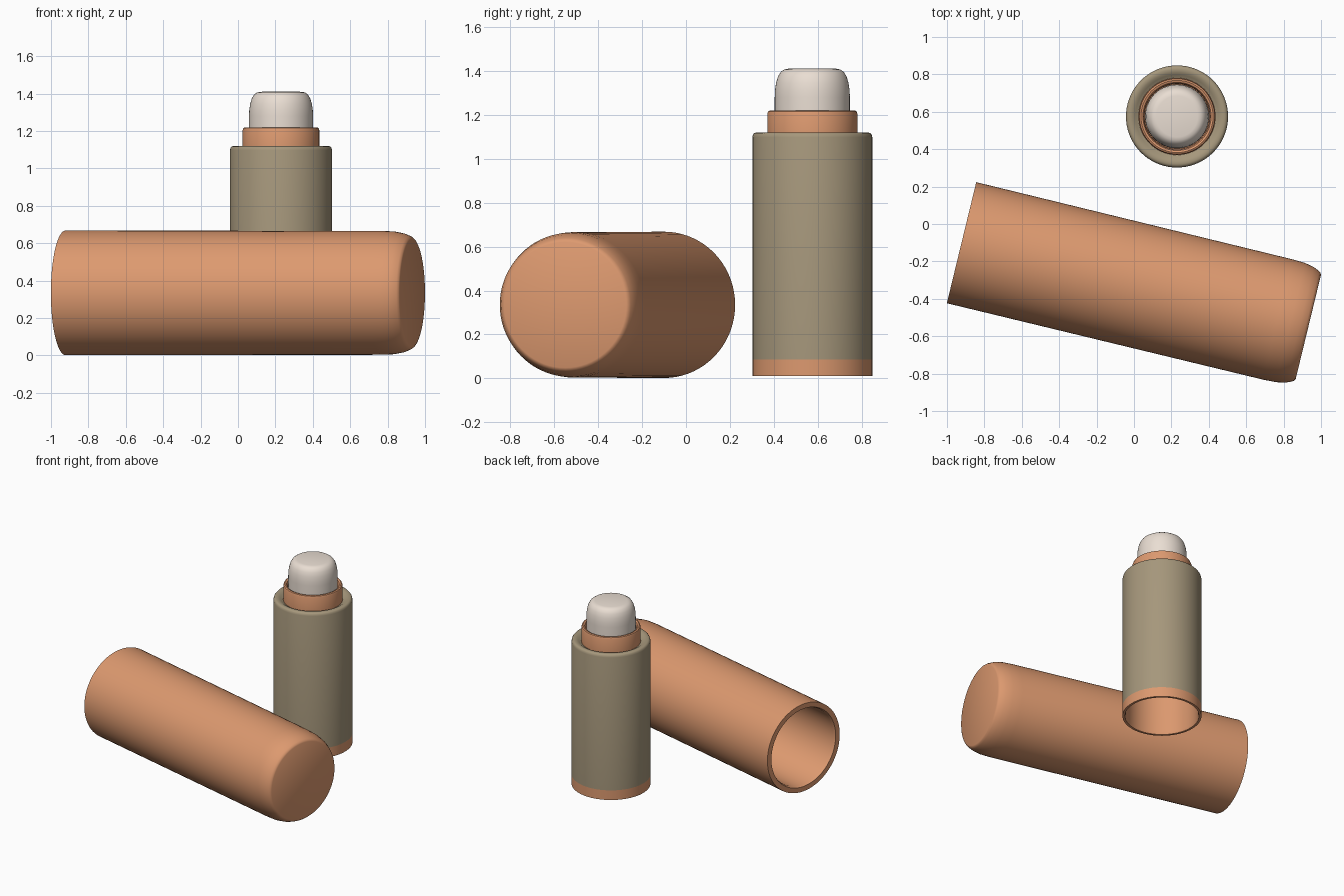
import bpy, bmesh, math
from mathutils import Matrix, Vector

if "Cube" in bpy.data.objects:
    bpy.data.objects.remove(bpy.data.objects["Cube"])


def material(name, rgb):
    m = bpy.data.materials.new(name)
    m.diffuse_color = (*rgb, 1)
    m.use_nodes = True
    m.node_tree.nodes["Principled BSDF"].inputs["Base Color"].default_value = m.diffuse_color
    return m


orange = material("orange plastic", (0.72, 0.32, 0.16))
khaki = material("khaki label", (0.38, 0.31, 0.20))
cream = material("cream ball", (0.82, 0.73, 0.65))


def lathe(name, profile, mat, matrix, steps=72):
    """Revolve (radius, height) points around local z."""
    bm = bmesh.new()
    vs = [bm.verts.new((r, 0, z)) for r, z in profile]
    es = [bm.edges.new(p) for p in zip(vs, vs[1:])]
    bmesh.ops.spin(bm, geom=vs + es, cent=(0, 0, 0), axis=(0, 0, 1),
                   angle=2 * math.pi, steps=steps)
    bmesh.ops.remove_doubles(bm, verts=bm.verts, dist=1e-5)
    bmesh.ops.recalc_face_normals(bm, faces=bm.faces)
    me = bpy.data.meshes.new(name)
    bm.to_mesh(me)
    bm.free()
    ob = bpy.data.objects.new(name, me)
    bpy.context.collection.objects.link(ob)
    me.materials.append(mat)
    ob.matrix_world = matrix
    bpy.ops.object.select_all(action='DESELECT')
    ob.select_set(True)
    bpy.context.view_layer.objects.active = ob
    bpy.ops.object.shade_smooth_by_angle(angle=math.radians(35))
    return ob


# Hollow cap lying on the ground, open at its left end
axis = Vector((0.972, -0.236, 0))
cap_pose = Matrix.Translation((-0.922, -0.10, 0.335)) @ \
    axis.to_track_quat('Z', 'Y').to_matrix().to_4x4()
lathe("cap", [
    (0, 1.85), (0.25, 1.85), (0.275, 1.83), (0.285, 1.78),
    (0.288, 0.02), (0.296, 0.0), (0.333, 0.0),
    (0.331, 1.74), (0.328, 1.81), (0.318, 1.86), (0.304, 1.893),
    (0.296, 1.903), (0.286, 1.908), (0, 1.908)], orange, cap_pose)

# Standing bottle
stand = Matrix.Translation((0.23, 0.575, 0))

# Inner shell: hollow underside, orange foot and collar
lathe("bottle_shell", [
    (0, 1.06), (0.24, 1.06), (0.25, 0.03), (0.256, 0.012),
    (0.273, 0.012), (0.273, 0.085), (0.262, 0.085), (0.262, 1.09),
    (0.205, 1.10), (0.205, 1.205), (0.201, 1.216), (0.193, 1.22),
    (0.182, 1.216), (0.176, 1.20), (0.174, 1.17), (0, 1.17)], orange, stand)

# Outer sleeve with rounded shoulder
lathe("bottle_sleeve", [
    (0.263, 0.085), (0.273, 0.085), (0.273, 1.098), (0.270, 1.110),
    (0.264, 1.117), (0.254, 1.12), (0.235, 1.118), (0.222, 1.108),
    (0.206, 1.10)], khaki, stand)

# Roller ball top
lathe("roller_top", [
    (0.171, 1.17), (0.171, 1.28), (0.170, 1.31), (0.165, 1.345),
    (0.156, 1.375), (0.143, 1.396), (0.128, 1.406), (0.11, 1.41),
    (0, 1.411)], cream, stand)
